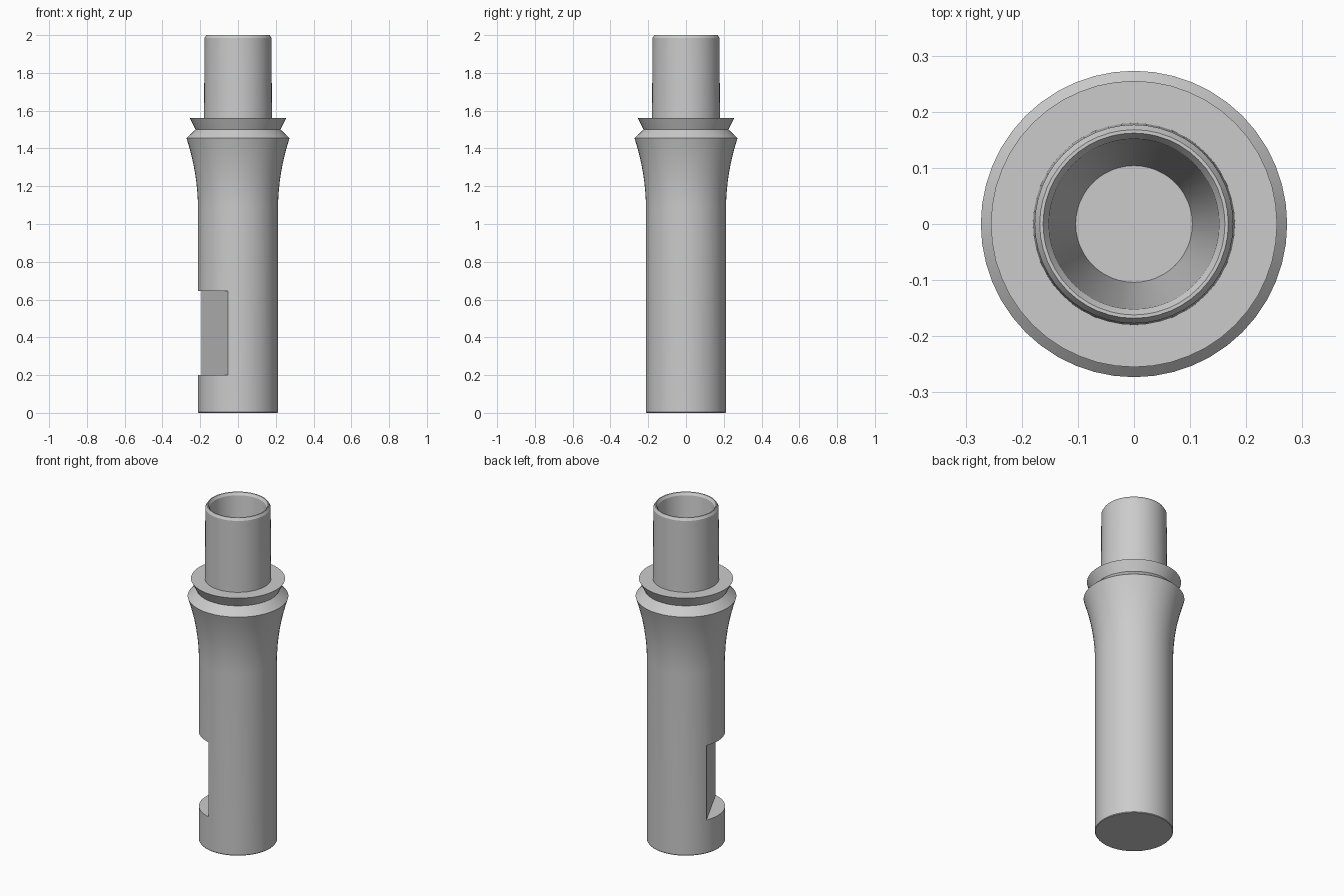
import bpy, bmesh, math
from mathutils import Matrix, Vector

old = bpy.data.objects.get("Cube")
if old:
    bpy.data.objects.remove(old, do_unlink=True)

grey = bpy.data.materials.new("plain grey")
grey.use_nodes = True
colour = (0.6, 0.6, 0.6, 1)
grey.diffuse_color = colour
grey.node_tree.nodes["Principled BSDF"].inputs["Base Color"].default_value = colour


def add_object(name, bm):
    mesh = bpy.data.meshes.new(name)
    bm.to_mesh(mesh)
    bm.free()
    obj = bpy.data.objects.new(name, mesh)
    bpy.context.collection.objects.link(obj)
    mesh.materials.append(grey)
    return obj


def lathe(name, profile, steps=48):
    bm = bmesh.new()
    verts = [bm.verts.new((r, 0, z)) for r, z in profile]
    edges = [bm.edges.new(pair) for pair in zip(verts, verts[1:])]
    bmesh.ops.spin(bm, geom=verts + edges, axis=(0, 0, 1), cent=(0, 0, 0),
                   steps=steps, angle=math.tau)
    bmesh.ops.remove_doubles(bm, verts=bm.verts, dist=0.0001)
    bmesh.ops.recalc_face_normals(bm, faces=bm.faces)
    return add_object(name, bm)


# Shaft with flared shoulder, grooved collar and hollow upper tube
radius = 0.212
flare = [(radius + 0.061 * t ** 2, 1.08 + 0.375 * t)
         for t in (i / 8 for i in range(9))]
collar = [(0.225, 1.5), (0.255, 1.56), (0.18, 1.56)]
tube = [(0.177, 1.985), (0.168, 2), (0.162, 2), (0.152, 1.985)]
socket = [(0.104, 1.5), (0, 1.5)]
body = lathe("socketed_shaft",
             [(0, 0), (radius - 0.003, 0), (radius, 0.004)] + flare + collar + tube + socket)

# Block that cuts the flat side notch
normal = Vector((-0.898, -0.441, 0))
bm = bmesh.new()
bmesh.ops.create_cube(
    bm, size=1,
    matrix=Matrix.Translation(normal * 0.337 + Vector((0, 0, 0.4225)))
    @ Matrix.Rotation(math.atan2(normal.y, normal.x), 4, "Z")
    @ Matrix.Diagonal((0.4, 0.6, 0.445, 1)))
cutter = add_object("notch_cutter", bm)
cutter.hide_render = True

cut = body.modifiers.new("side notch", "BOOLEAN")
cut.operation = "DIFFERENCE"
cut.solver = "EXACT"
cut.object = cutter

bpy.ops.object.select_all(action="DESELECT")
body.select_set(True)
bpy.context.view_layer.objects.active = body
bpy.ops.object.modifier_apply(modifier=cut.name)
bpy.data.objects.remove(cutter, do_unlink=True)
bpy.ops.object.shade_smooth_by_angle(angle=math.radians(25))
